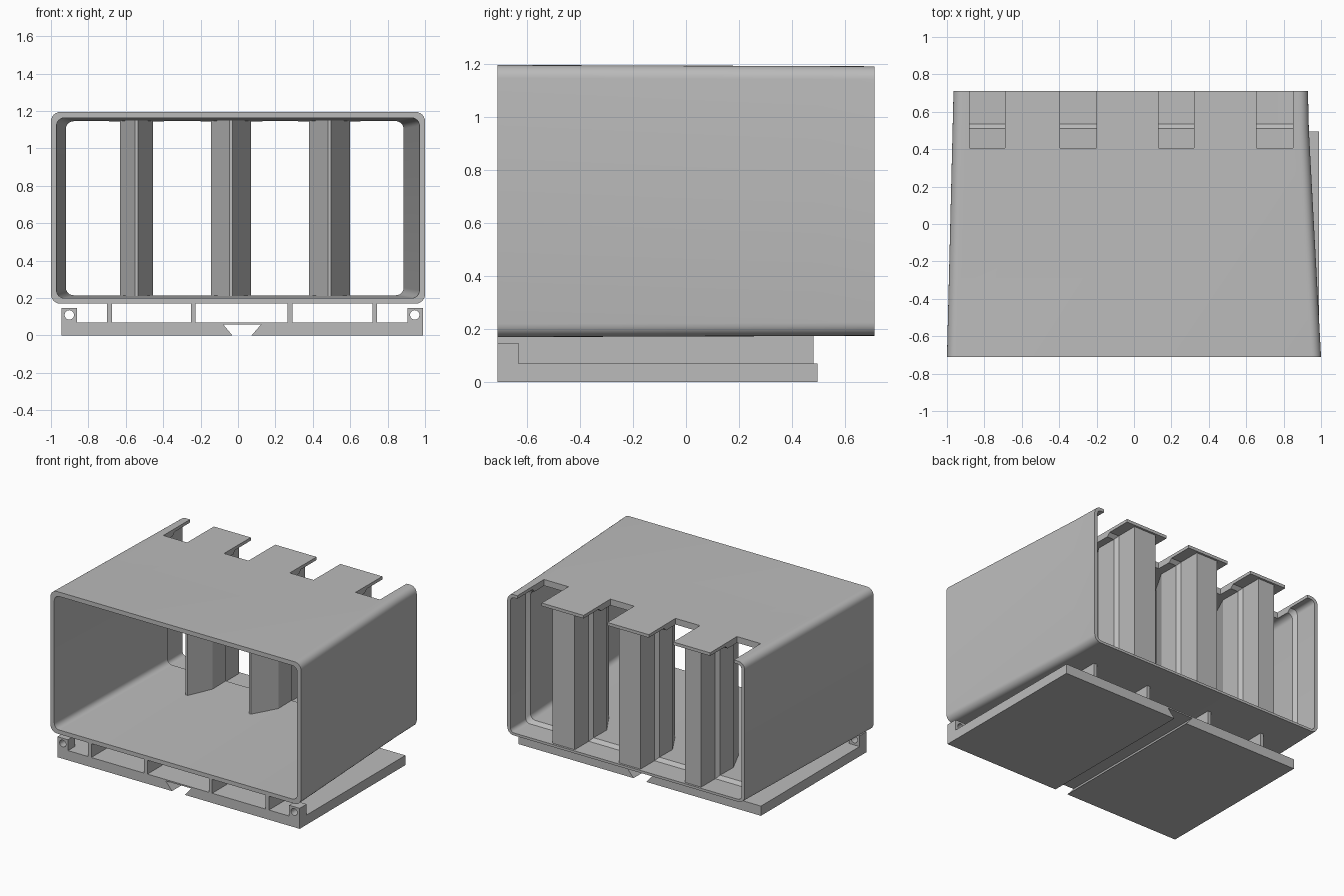
import bpy, bmesh, math
from mathutils import Vector

cube = bpy.data.objects.get("Cube")
if cube:
    bpy.data.objects.remove(cube)

GREY = (0.5, 0.5, 0.5, 1)
grey = bpy.data.materials.new("plain grey")
grey.use_nodes = True
grey.diffuse_color = GREY
grey.node_tree.nodes["Principled BSDF"].inputs["Base Color"].default_value = GREY

FRONT, BACK = -0.71, 0.71


def finish(name, bm):
    bmesh.ops.recalc_face_normals(bm, faces=bm.faces)
    mesh = bpy.data.meshes.new(name)
    bm.to_mesh(mesh)
    bm.free()
    mesh.materials.append(grey)
    obj = bpy.data.objects.new(name, mesh)
    bpy.context.collection.objects.link(obj)
    return obj


def prism(name, points, offset):
    """Extrude a flat polygon along an offset."""
    bm = bmesh.new()
    face = bm.faces.new([bm.verts.new(p) for p in points])
    ext = bmesh.ops.extrude_face_region(bm, geom=[face])
    moved = [v for v in ext["geom"] if isinstance(v, bmesh.types.BMVert)]
    bmesh.ops.translate(bm, verts=moved, vec=Vector(offset))
    return finish(name, bm)


def box(name, x0, x1, y0, y1, z0, z1):
    base = [(x0, y0, z0), (x1, y0, z0), (x1, y1, z0), (x0, y1, z0)]
    return prism(name, base, (0, 0, z1 - z0))


def cut(obj, cutter):
    mod = obj.modifiers.new("cut", "BOOLEAN")
    mod.operation, mod.solver, mod.object = "DIFFERENCE", "EXACT", cutter
    bpy.context.view_layer.objects.active = obj
    bpy.ops.object.modifier_apply(modifier=mod.name)
    bpy.data.objects.remove(cutter)


def rounded_ring(bm, y, x0, x1, z0, z1, r, steps=6):
    corners = [(x1 - r, z1 - r), (x0 + r, z1 - r), (x0 + r, z0 + r), (x1 - r, z0 + r)]
    ring = []
    for i, (cx, cz) in enumerate(corners):
        for s in range(steps + 1):
            a = math.pi / 2 * (i + s / steps)
            ring.append(bm.verts.new((cx + r * math.cos(a), y, cz + r * math.sin(a))))
    return ring


# Tapered sleeve: outer skin, then the inner skin with a chamfered step near the back
bm = bmesh.new()
sections = [
    (FRONT, -1.0, 1.0, 0.17, 1.195, 0.05),
    (0.5, -0.97, 0.935, 0.174, 1.191, 0.05),
    (BACK, -0.965, 0.93, 0.175, 1.19, 0.05),
    (BACK, -0.94, 0.905, 0.193, 1.168, 0.03),
    (0.535, -0.94, 0.905, 0.193, 1.168, 0.03),
    (0.51, -0.92, 0.885, 0.215, 1.145, 0.04),
    (FRONT, -0.97, 0.97, 0.2, 1.163, 0.04),
]
rings = [rounded_ring(bm, *s) for s in sections]
for a, b in zip(rings, rings[1:] + rings[:1]):
    for i in range(len(a)):
        j = (i + 1) % len(a)
        bm.faces.new((a[i], a[j], b[j], b[i]))
sleeve = finish("sleeve", bm)

# Four open notches in the back edge of the roof
for x0, x1 in [(-0.88, -0.69), (-0.395, -0.2), (0.13, 0.32), (0.655, 0.85)]:
    cut(sleeve, box("notch_cutter", x0, x1, 0.405, 0.8, 1.0, 1.4))

bpy.ops.object.select_all(action="DESELECT")
sleeve.select_set(True)
bpy.context.view_layer.objects.active = sleeve
bpy.ops.object.shade_smooth_by_angle(angle=math.radians(30))

# Wedge-fronted posts between the four bays
for n, (x0, x1) in enumerate([(-0.63, -0.455), (-0.145, 0.07), (0.38, 0.6)]):
    mid, edge, step = (x0 + x1) / 2, 0.008, 0.022
    outline = [(mid - edge, 0.19), (mid + edge, 0.19), (x1, 0.36), (x1, 0.51),
               (x1 - step, 0.535), (x1 - step, 0.695),
               (x0 + step, 0.695), (x0 + step, 0.535), (x0, 0.51), (x0, 0.36)]
    prism(f"divider_post_{n + 1}", [(x, y, 0.19) for x, y in outline], (0, 0, 0.985))

# Base plate with a dovetail groove underneath
L, R, TOP, PLATE_BACK = -0.945, 0.99, 0.07, 0.495
plate = [(L, 0), (-0.03, 0), (-0.08, 0.06), (0.125, 0.06), (0.072, 0), (R, 0), (R, TOP), (L, TOP)]
prism("base_plate", [(x, FRONT, z) for x, z in plate], (0, PLATE_BACK - FRONT, 0))

# Ribs that carry the sleeve
for n, x in enumerate([-0.7, -0.252, 0.265, 0.718]):
    box(f"support_rib_{n + 1}", x, x + 0.026, FRONT, 0.48, TOP - 0.005, 0.18)

# Drilled mounting ears at the front corners
for name, x0, x1, hole in [("right_ear", L, -0.86, -0.902), ("left_ear", 0.905, R, 0.945)]:
    ear = box(name, x0, x1, FRONT, -0.63, TOP, 0.148)
    ring = [(hole + 0.025 * math.cos(k * math.pi / 12), -0.8,
             0.11 + 0.025 * math.sin(k * math.pi / 12)) for k in range(24)]
    cut(ear, prism("hole_cutter", ring, (0, 0.4, 0)))
